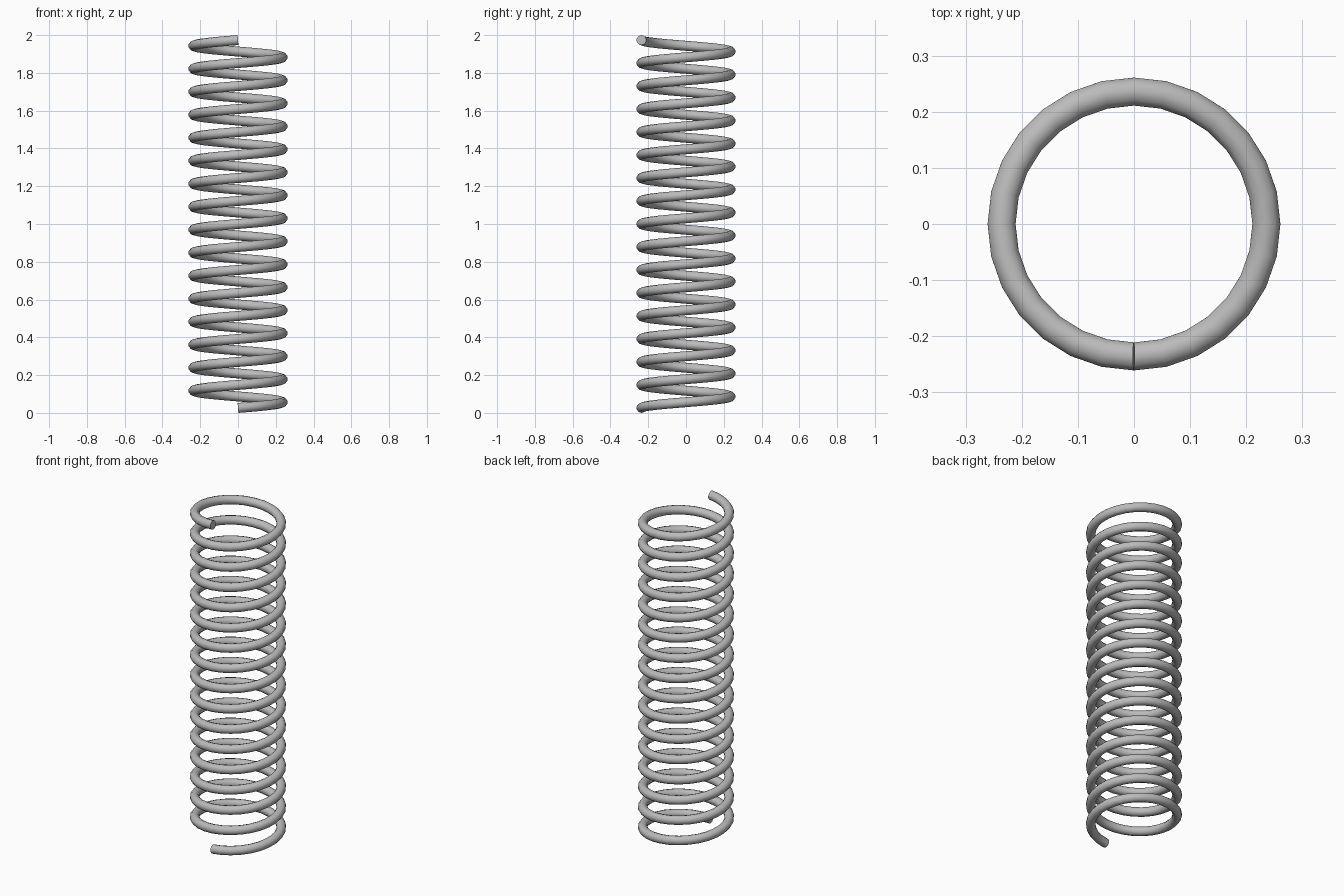
import bpy
import bmesh
from math import sin, cos, pi, radians
from mathutils import Vector

cube = bpy.data.objects.get("Cube")
if cube:
    bpy.data.objects.remove(cube, do_unlink=True)

TURNS = 16
STEPS = 28          # rings per turn
SIDES = 10          # sides of the wire
COIL_RADIUS = 0.236
WIRE_RADIUS = 0.0262
RISE = 2 - 2 * WIRE_RADIUS

# Plain grey metal
steel = bpy.data.materials.new("grey steel")
colour = (0.5, 0.5, 0.5, 1)
steel.diffuse_color = colour
steel.use_nodes = True
steel.node_tree.nodes["Principled BSDF"].inputs["Base Color"].default_value = colour


def wire_ring(bm, t):
    """One cross-section of the wire, square to the helix at fraction t."""
    angle = 2 * pi * TURNS * t - pi / 2
    out = Vector((cos(angle), sin(angle), 0))
    slope = RISE / (2 * pi * TURNS)
    tangent = Vector((-sin(angle) * COIL_RADIUS, cos(angle) * COIL_RADIUS, slope)).normalized()
    up = out.cross(tangent)
    centre = out * COIL_RADIUS + Vector((0, 0, WIRE_RADIUS + RISE * t))
    ring = []
    for k in range(SIDES):
        a = 2 * pi * (k + 0.5) / SIDES + pi / 2 + pi / SIDES
        ring.append(bm.verts.new(centre + WIRE_RADIUS * (out * cos(a) + up * sin(a))))
    return ring


# Coiled wire with flat cut ends
bm = bmesh.new()
count = TURNS * STEPS
rings = [wire_ring(bm, i / count) for i in range(count + 1)]
for low, high in zip(rings, rings[1:]):
    for k in range(SIDES):
        n = (k + 1) % SIDES
        bm.faces.new((low[k], low[n], high[n], high[k]))
bm.faces.new(rings[0])
bm.faces.new(rings[-1])
bmesh.ops.recalc_face_normals(bm, faces=bm.faces[:])

mesh = bpy.data.meshes.new("coil_spring")
bm.to_mesh(mesh)
bm.free()
mesh.materials.append(steel)
spring = bpy.data.objects.new("coil_spring", mesh)
bpy.context.collection.objects.link(spring)

# Smooth wire, sharp end cuts
bpy.ops.object.select_all(action="DESELECT")
spring.select_set(True)
bpy.context.view_layer.objects.active = spring
bpy.ops.object.shade_smooth_by_angle(angle=radians(50))
